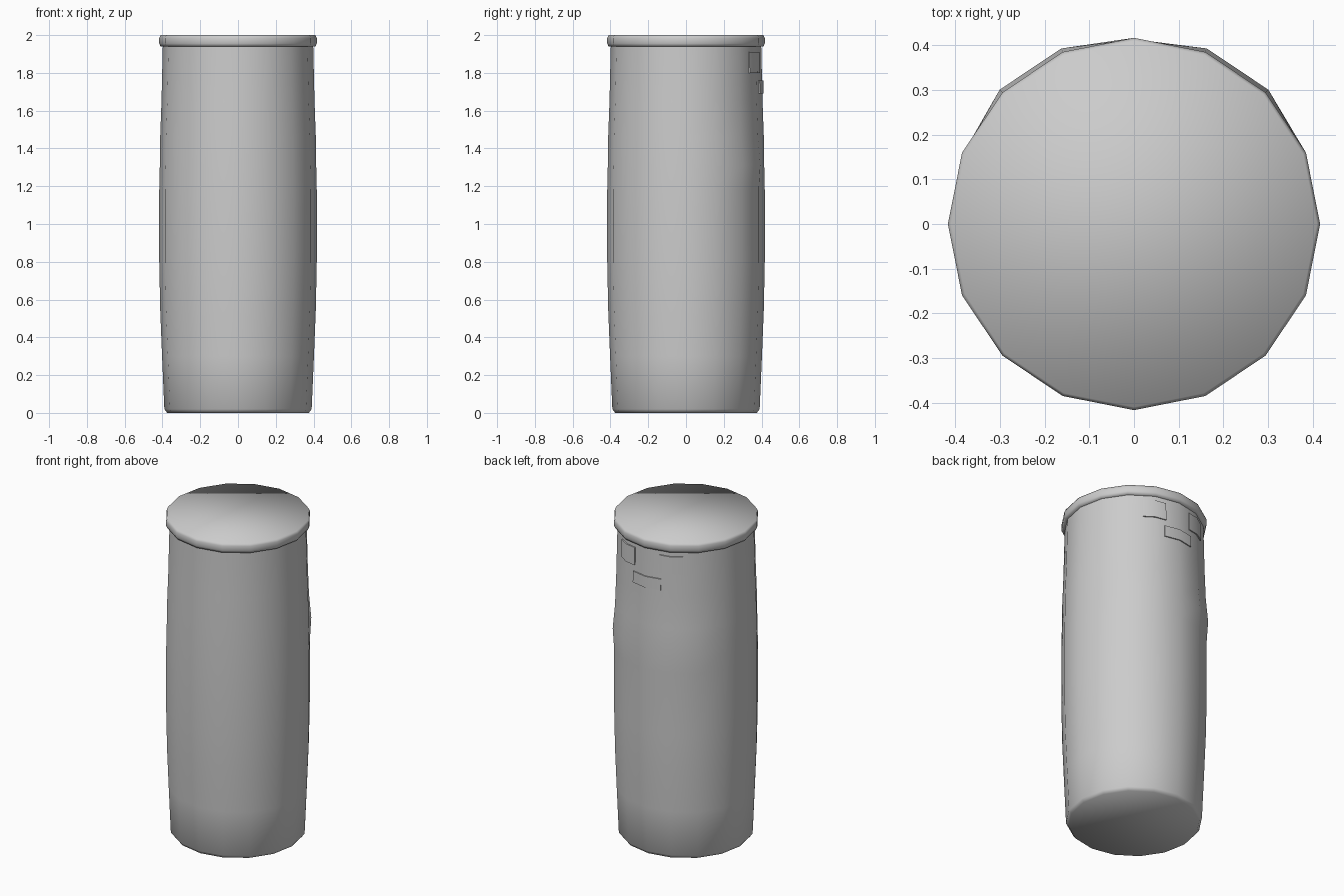
import bpy, bmesh
from math import sin, cos, radians, pi

cube = bpy.data.objects.get("Cube")
if cube:
    bpy.data.objects.remove(cube)

SIDES = 16
STEP = 360 / SIDES

grey = bpy.data.materials.new("plain grey")
grey.use_nodes = True
colour = (0.6, 0.6, 0.6, 1)
grey.diffuse_color = colour
grey.node_tree.nodes["Principled BSDF"].inputs["Base Color"].default_value = colour


def finish(name, bm, angle):
    bmesh.ops.recalc_face_normals(bm, faces=bm.faces)
    mesh = bpy.data.meshes.new(name)
    bm.to_mesh(mesh)
    bm.free()
    mesh.materials.append(grey)
    obj = bpy.data.objects.new(name, mesh)
    bpy.context.collection.objects.link(obj)
    bpy.ops.object.select_all(action='DESELECT')
    obj.select_set(True)
    bpy.context.view_layer.objects.active = obj
    bpy.ops.object.shade_smooth_by_angle(angle=radians(angle))
    return obj


def polar(r, deg, z):
    return (r * cos(radians(deg)), r * sin(radians(deg)), z)


def lathe(profile):
    """Closed drum turned from (radius, height) points."""
    bm = bmesh.new()
    rings = [[bm.verts.new(polar(r, i * STEP, z)) for i in range(SIDES)]
             for r, z in profile]
    for low, high in zip(rings, rings[1:]):
        for i in range(SIDES):
            j = (i + 1) % SIDES
            bm.faces.new((low[i], low[j], high[j], high[i]))
    bm.faces.new(rings[0])
    bm.faces.new(rings[-1])
    return bm, rings


# Barrel body, with a shallow bulge on each side of the back
body_profile = [(0.375, 0), (0.39, 0.02), (0.402, 0.3), (0.412, 0.55),
                (0.417, 0.8), (0.417, 1.18), (0.414, 1.31), (0.412, 1.46),
                (0.405, 1.65), (0.398, 1.95)]
bm, rings = lathe(body_profile)
bulge = rings[6]
for i in (2, 3, 5, 6):
    bulge[i].co.xy *= 1.028
finish("barrel_body", bm, 80)

# Rounded lid with an overhanging rim
bm, _ = lathe([(0.39, 1.94), (0.41, 1.94), (0.417, 1.955), (0.417, 1.985),
               (0.41, 2.0)])
finish("lid", bm, 80)


def body_radius(z):
    for (r0, z0), (r1, z1) in zip(body_profile, body_profile[1:]):
        if z0 <= z <= z1:
            return r0 + (r1 - r0) * (z - z0) / (z1 - z0)


def plate(name, centre, half, z0, z1):
    """Thin plate folded around one corner of the barrel."""
    bm = bmesh.new()
    columns = []
    for deg in (centre - half, centre, centre + half):
        flat = cos(radians(STEP / 2)) / cos(radians(deg % STEP - STEP / 2))
        columns.append([bm.verts.new(polar((body_radius(z) + d) * flat, deg, z))
                        for z, d in ((z0, -0.002), (z1, -0.002),
                                     (z1, 0.007), (z0, 0.007))])
    for a, b in zip(columns, columns[1:]):
        for k in range(4):
            m = (k + 1) % 4
            bm.faces.new((a[k], b[k], b[m], a[m]))
    bm.faces.new(columns[0])
    bm.faces.new(columns[-1])
    finish(name, bm, 30)


# Face plates on the back: two eyes and a mouth
for side, corner in (("left", 3), ("right", 5)):
    plate(side + "_eye", corner * STEP, 10, 1.8, 1.91)
plate("mouth", 4 * STEP, 14, 1.69, 1.76)
